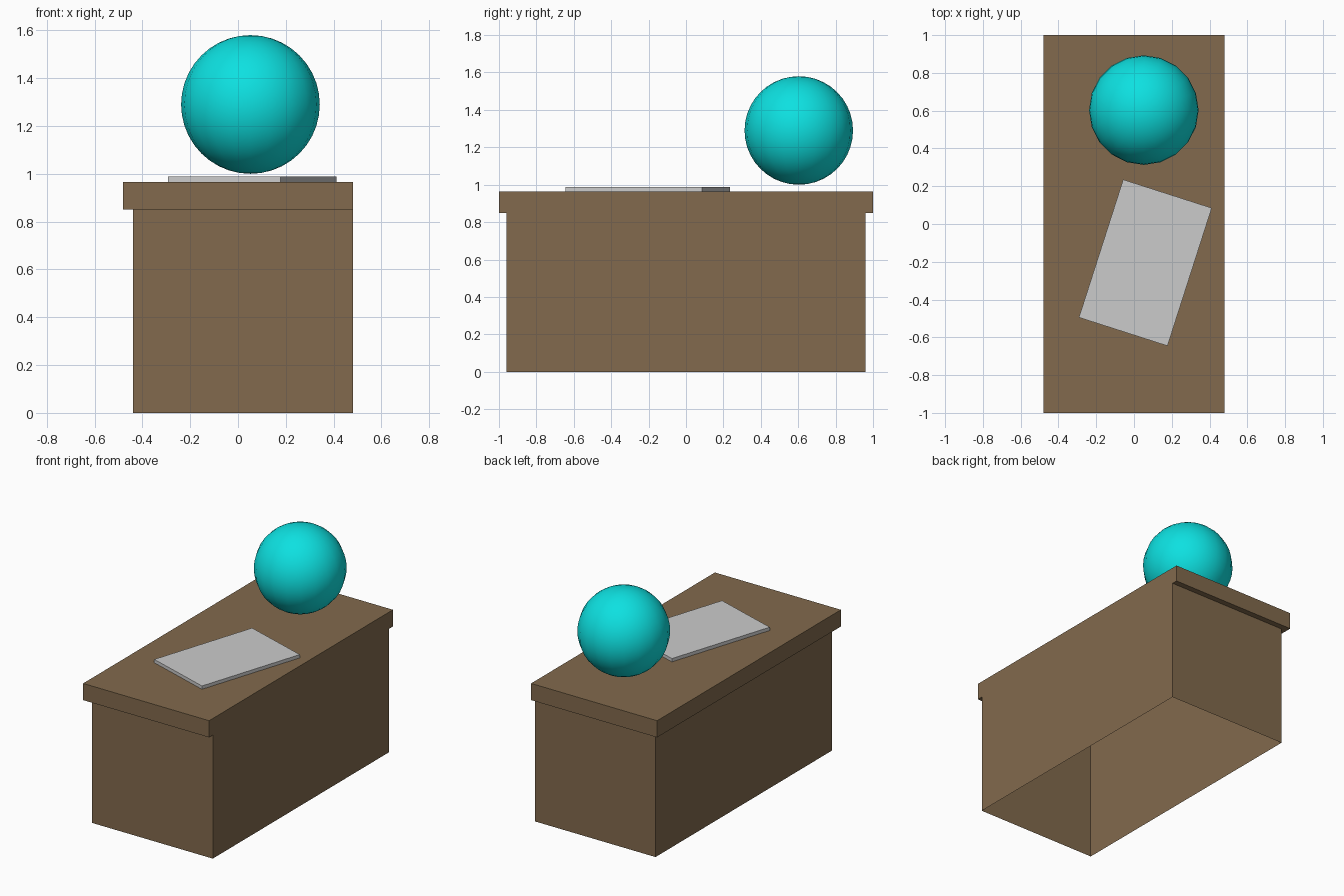
import bpy, bmesh, math
from mathutils import Matrix, Vector

if "Cube" in bpy.data.objects:
    bpy.data.objects.remove(bpy.data.objects["Cube"])


def material(name, rgb):
    mat = bpy.data.materials.new(name)
    mat.diffuse_color = (*rgb, 1)
    mat.use_nodes = True
    mat.node_tree.nodes["Principled BSDF"].inputs["Base Color"].default_value = mat.diffuse_color
    return mat


def add_object(name, bm, mat=None):
    bmesh.ops.recalc_face_normals(bm, faces=bm.faces)
    mesh = bpy.data.meshes.new(name)
    bm.to_mesh(mesh)
    bm.free()
    obj = bpy.data.objects.new(name, mesh)
    bpy.context.collection.objects.link(obj)
    if mat:
        mesh.materials.append(mat)
    return obj


brown = material("brown_wood", (0.223, 0.144, 0.074))
cyan = material("cyan", (0.004, 0.75, 0.75))

# Desk: one shell, overhanging on three sides, flush at +x, open underneath
BACK, LIP, TOP = 0.48, 0.85, 0.965
bm = bmesh.new()


def ring(left, half_length, z):
    return [bm.verts.new(p) for p in ((left, -half_length, z), (BACK, -half_length, z),
                                      (BACK, half_length, z), (left, half_length, z))]


rings = [ring(-0.44, 0.96, 0), ring(-0.44, 0.96, LIP),
         ring(-0.48, 1.0, LIP), ring(-0.48, 1.0, TOP)]
for low, high in zip(rings, rings[1:]):
    for i in range(4):
        j = (i + 1) % 4
        # the flush side has no ledge
        if low is rings[1] and i == 1:
            continue
        bm.faces.new((low[i], low[j], high[j], high[i]))
bm.faces.new(rings[-1])
# join the flush side into a single flat face
flush = [f for f in bm.faces if all(abs(v.co.x - BACK) < 1e-5 for v in f.verts)]
bmesh.ops.delete(bm, geom=flush, context='FACES')
bm.faces.new([r[1] for r in rings] + [r[2] for r in reversed(rings)])
add_object("desk", bm, brown)

# Flat pad lying at an angle on the desk
bm = bmesh.new()
bmesh.ops.create_cube(bm, size=1, matrix=Matrix.Diagonal((0.493, 0.767, 0.023, 1)))
pad = add_object("desk_pad", bm)
pad.location = (0.06, -0.205, TOP + 0.0115)
pad.rotation_euler.z = math.radians(-17.8)

# Ball hovering just above the desk
bm = bmesh.new()
bmesh.ops.create_uvsphere(bm, u_segments=20, v_segments=20, radius=0.29)
for face in bm.faces:
    face.smooth = True
ball = add_object("ball", bm, cyan)
ball.location = (0.052, 0.603, 1.29)
